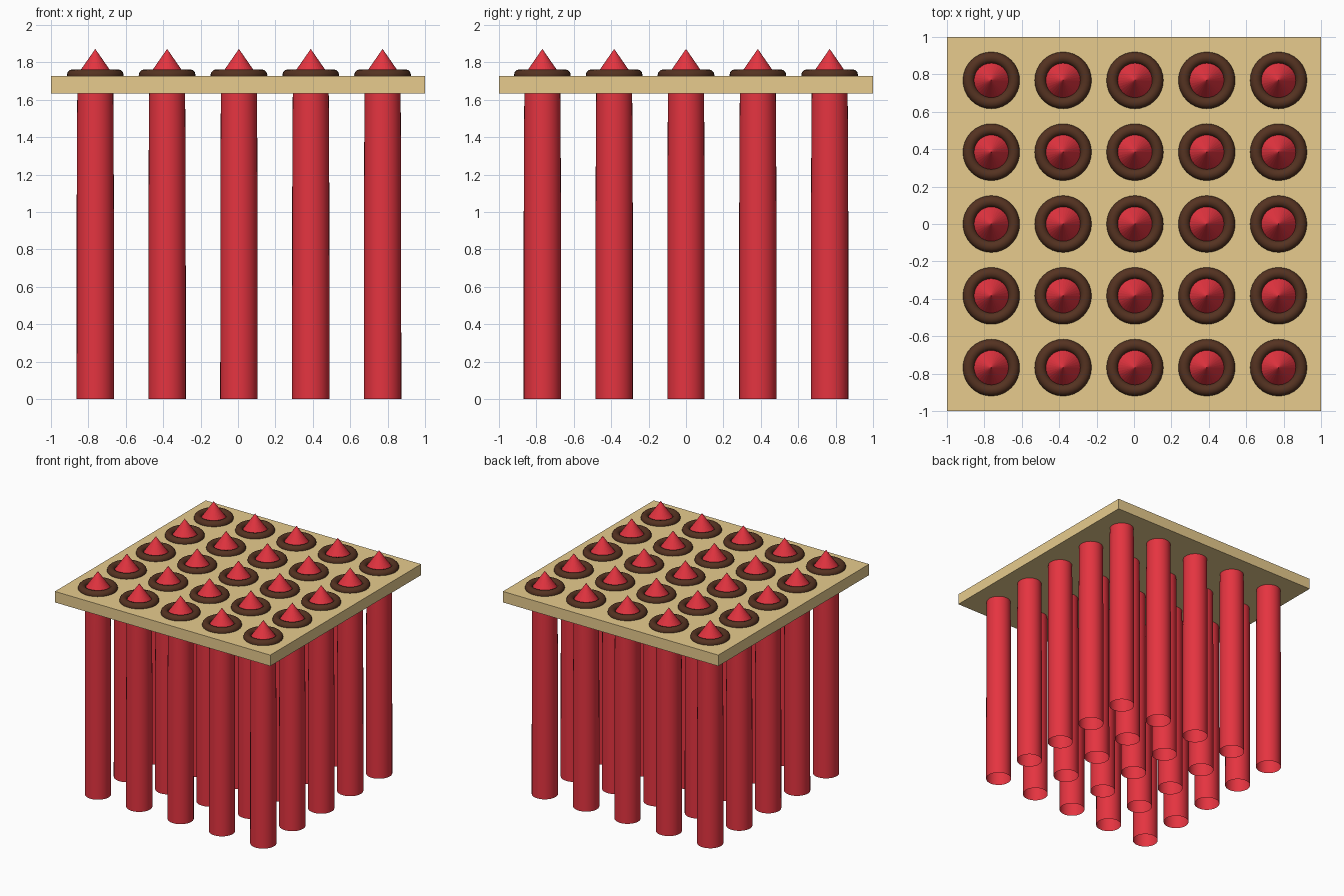
import bpy, bmesh, math

if "Cube" in bpy.data.objects:
    bpy.data.objects.remove(bpy.data.objects["Cube"])

SEG = 32
STEP = 0.384
X_OFF = 0.005


def material(name, rgb):
    m = bpy.data.materials.new(name)
    m.diffuse_color = (*rgb, 1)
    m.use_nodes = True
    m.node_tree.nodes["Principled BSDF"].inputs["Base Color"].default_value = m.diffuse_color
    return m


def lathe(name, profile, mat, closed=False):
    """Spin an (r, z) profile around z; r = 0 points merge into a tip."""
    bm = bmesh.new()
    vs = [bm.verts.new((r, 0, z)) for r, z in profile]
    es = [bm.edges.new(p) for p in zip(vs, vs[1:])]
    if closed:
        es.append(bm.edges.new((vs[-1], vs[0])))
    bmesh.ops.spin(bm, geom=vs + es, cent=(0, 0, 0), axis=(0, 0, 1),
                   angle=math.tau, steps=SEG, use_duplicate=False)
    bmesh.ops.remove_doubles(bm, verts=bm.verts, dist=1e-5)
    bmesh.ops.recalc_face_normals(bm, faces=bm.faces)
    # smooth sides, flat facets on the pointed tip, sharp rim between them
    for f in bm.faces:
        f.smooth = len(f.verts) == 4
    for e in bm.edges:
        if len(e.link_faces) == 2 and e.calc_face_angle() > math.radians(32):
            e.smooth = False
    me = bpy.data.meshes.new(name)
    bm.to_mesh(me)
    bm.free()
    me.materials.append(mat)
    return me


def place(name, mesh, x, y):
    ob = bpy.data.objects.new(name, mesh)
    ob.location = (x, y, 0)
    bpy.context.collection.objects.link(ob)


red = material("red", (0.78, 0.034, 0.051))
brown = material("brown", (0.089, 0.032, 0.015))
tan = material("tan", (0.80, 0.60, 0.27))

# Square top plate
bpy.ops.mesh.primitive_cube_add(size=1, location=(0, 0, 1.681))
plate = bpy.context.object
plate.name = "plate"
plate.scale = (2, 2, 0.092)
plate.data.materials.append(tan)

# Slightly tapered hollow rod (open at the bottom) with a pointed tip
rod = lathe("rod", [(0.1, 0), (0.0995, 1.0), (0.0975, 1.5),
                    (0.095, 1.735), (0, 1.872)], red)

# Rounded collar ring resting on the plate
ring = [(0.121 + 0.031 * math.cos(a * math.tau / 12),
         1.732 + 0.031 * math.sin(a * math.tau / 12)) for a in range(12)]
collar = lathe("collar", ring, brown, closed=True)

# 5 x 5 grid of rods and collars
for i in range(5):
    for j in range(5):
        x, y = (i - 2) * STEP + X_OFF, (j - 2) * STEP
        place(f"rod_{i}_{j}", rod, x, y)
        place(f"collar_{i}_{j}", collar, x, y)
